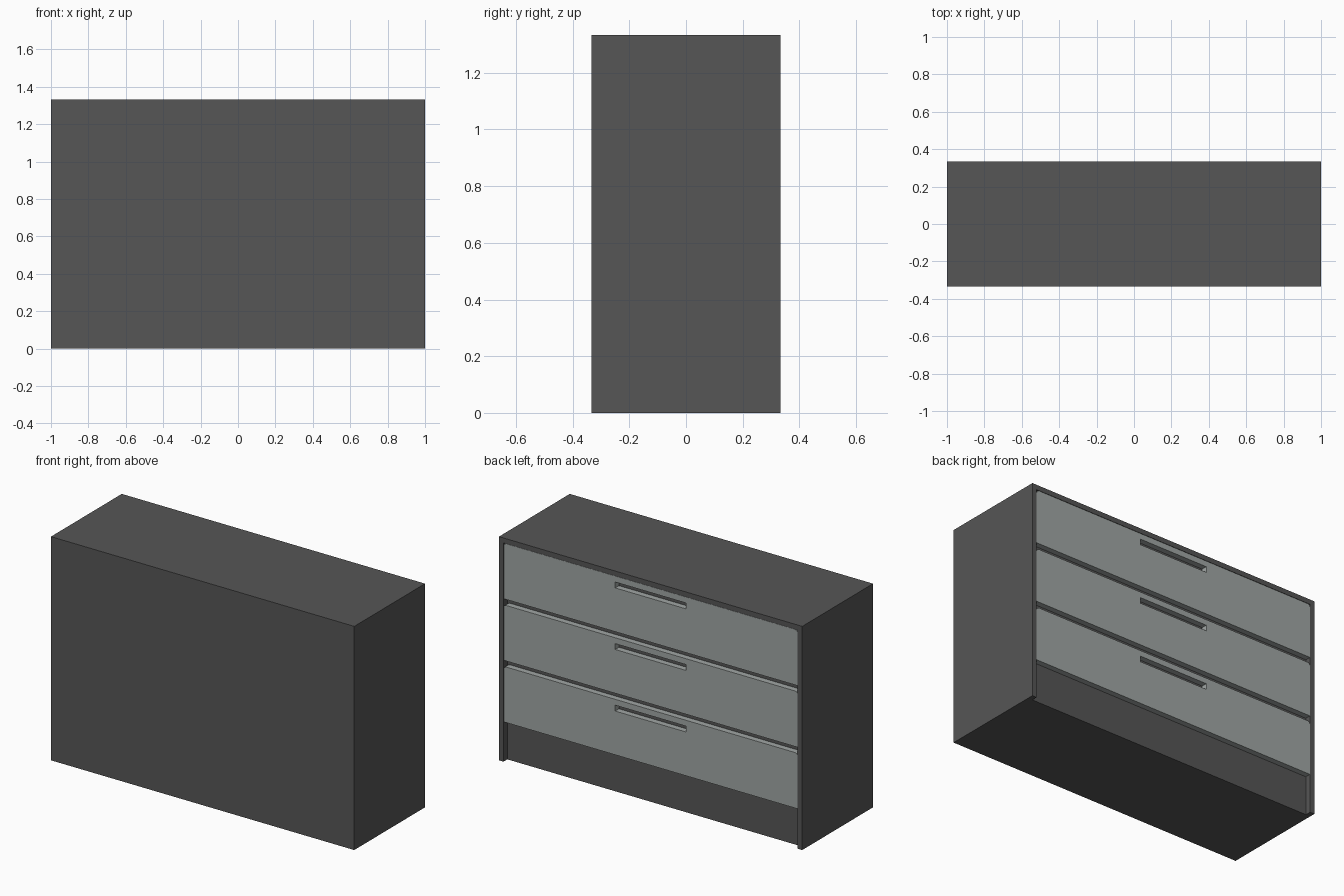
import bpy
import bmesh

if "Cube" in bpy.data.objects:
    bpy.data.objects.remove(bpy.data.objects["Cube"])

W, D, H = 1.0, 1 / 3, 4 / 3      # half width, half depth, height
T = 0.03                         # panel thickness
BACKING = D - 0.036              # plane behind the drawer fronts and the plinth


def material(name, rgb):
    m = bpy.data.materials.new(name)
    m.diffuse_color = (*rgb, 1)
    m.use_nodes = True
    m.node_tree.nodes["Principled BSDF"].inputs["Base Color"].default_value = m.diffuse_color
    return m


dark = material("charcoal", (0.093, 0.093, 0.093))
grey = material("sage grey", (0.355, 0.385, 0.375))


def box(name, lo, hi, mat):
    bm = bmesh.new()
    bmesh.ops.create_cube(bm, size=1)
    for v in bm.verts:
        v.co = [lo[i] + (v.co[i] + 0.5) * (hi[i] - lo[i]) for i in range(3)]
    me = bpy.data.meshes.new(name)
    bm.to_mesh(me)
    bm.free()
    me.materials.append(mat)
    ob = bpy.data.objects.new(name, me)
    bpy.context.collection.objects.link(ob)
    return ob


# carcass: core with plinth, side panels and top board around the drawer opening
box("carcass_core", (-W + T, -D, 0), (W - T, BACKING, H - T), dark)
box("left_side", (-W, -D, 0), (-W + T, D, H), dark)
box("right_side", (W - T, -D, 0), (W, D, H), dark)
box("top_board", (-W + T, -D, H - T), (W - T, D, H), dark)


def drawer_front(name, z0, z1):
    """Front panel with clipped upper corners and a finger slot cut through it."""
    x, s, c = W - T - 0.001, 0.234, 0.015
    sz0, sz1 = z1 - 0.070, z1 - 0.035
    outline = [(-x, z0), (x, z0), (x, z1 - c), (x - c * 0.3, z1 - c * 0.3), (x - c, z1),
               (-x + c, z1), (-x + c * 0.3, z1 - c * 0.3), (-x, z1 - c)]
    slot = [(-s, sz0), (s, sz0), (s, sz1), (-s, sz1)]
    cu = bpy.data.curves.new(name, 'CURVE')
    cu.dimensions = '2D'
    cu.fill_mode = 'BOTH'
    cu.extrude = (D - 0.001 - BACKING) / 2
    for pts in (outline, slot):
        sp = cu.splines.new('POLY')
        sp.points.add(len(pts) - 1)
        for p, (px, pz) in zip(sp.points, pts):
            p.co = (px, pz, 0, 1)
        sp.use_cyclic_u = True
    tmp = bpy.data.objects.new(name + "_curve", cu)
    bpy.context.collection.objects.link(tmp)
    bpy.context.view_layer.update()
    me = bpy.data.meshes.new_from_object(tmp.evaluated_get(bpy.context.evaluated_depsgraph_get()))
    bpy.data.objects.remove(tmp)
    # stand the flat panel upright behind the opening
    bm = bmesh.new()
    bm.from_mesh(me)
    for v in bm.verts:
        v.co = (v.co.x, (D - 0.001 + BACKING) / 2 - v.co.z, v.co.y)
    bmesh.ops.remove_doubles(bm, verts=bm.verts, dist=1e-5)
    bmesh.ops.recalc_face_normals(bm, faces=bm.faces)
    for f in bm.faces:
        f.smooth = False
    bm.to_mesh(me)
    bm.free()
    me.materials.clear()
    me.materials.append(grey)
    ob = bpy.data.objects.new(name, me)
    bpy.context.collection.objects.link(ob)


# three equal drawer fronts
for i in range(3):
    z = 0.237 + i * 0.367
    drawer_front(f"drawer_front_{i + 1}", z, z + 0.331)
